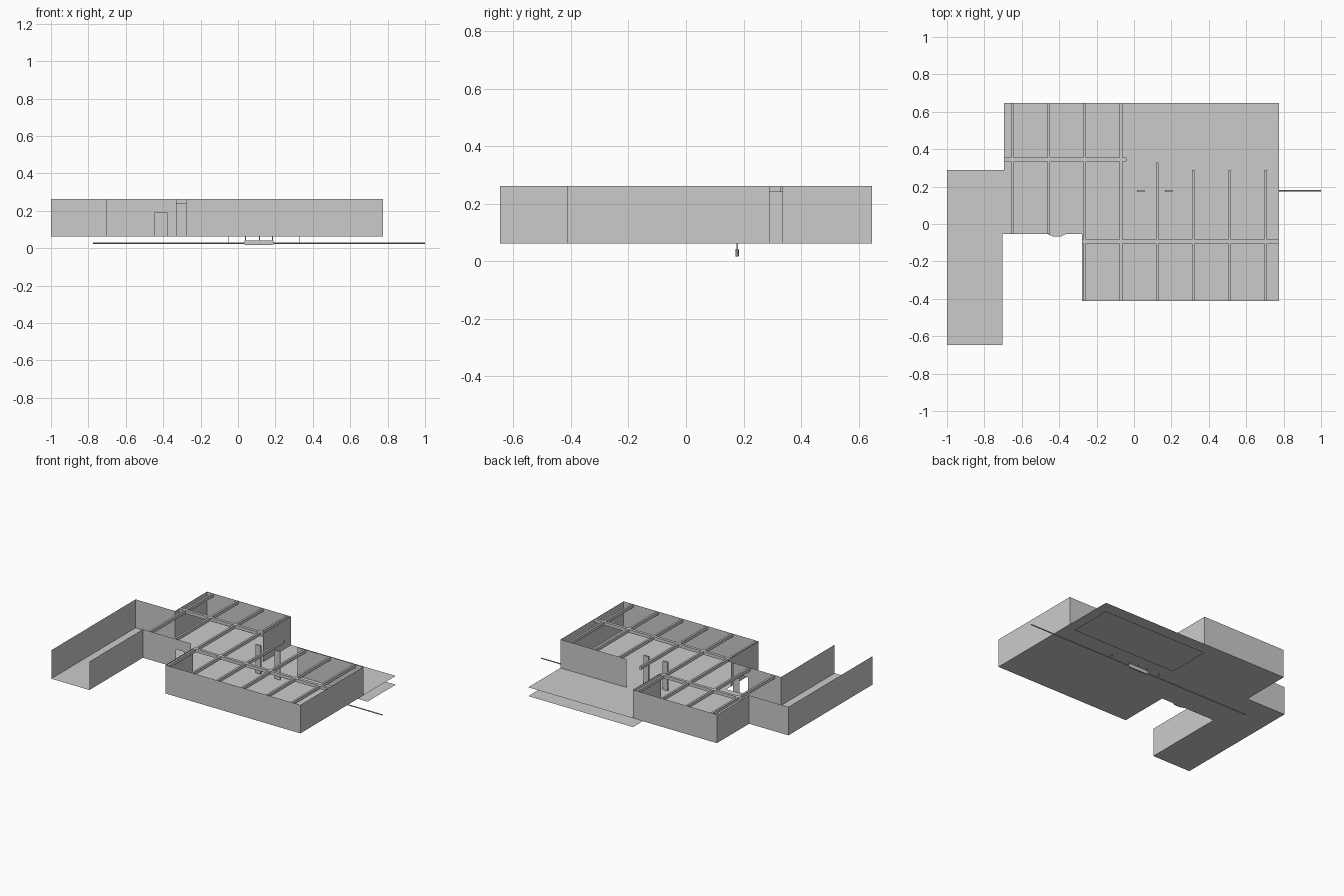
import bpy, math

if "Cube" in bpy.data.objects:
    bpy.data.objects.remove(bpy.data.objects["Cube"])

FLOOR, TOP, BEAM = 0.062, 0.262, 0.24


def mesh(name, verts, faces):
    me = bpy.data.meshes.new(name)
    me.from_pydata(verts, [], faces)
    ob = bpy.data.objects.new(name, me)
    bpy.context.collection.objects.link(ob)
    return ob


def sheet(name, outline, z):
    return mesh(name, [(x, y, z) for x, y in outline], [range(len(outline))])


def wall(name, path, z0=FLOOR, z1=TOP):
    n = len(path)
    verts = [(x, y, z) for z in (z0, z1) for x, y in path]
    return mesh(name, verts, [(i, i + 1, n + i + 1, n + i) for i in range(n - 1)])


def box(name, x0, x1, y0, y1, z0, z1):
    bpy.ops.mesh.primitive_cube_add(size=1, location=((x0 + x1) / 2, (y0 + y1) / 2, (z0 + z1) / 2))
    ob = bpy.context.object
    ob.name = name
    ob.scale = (x1 - x0, y1 - y0, z1 - z0)
    return ob


# floor plan with the wing at the front left, and the lower terrace slab
sheet("floor", [(-1, -.647), (-.703, -.647), (-.703, -.053), (-.277, -.053), (-.277, -.412),
                (.774, -.412), (.774, .647), (-.694, .647), (-.694, .29), (-1, .29)], FLOOR)
sheet("lower_slab", [(-.04, .335), (.774, .335), (.774, .647), (-.04, .647)], 0)

# thin outer walls, leaving the wing end and entrances open
wall("back_left_walls", [(-1, -.647), (-1, .29), (-.694, .29), (-.694, .647), (-.04, .647), (-.04, .335)])
wall("front_right_walls", [(.26, .29), (.774, .29), (.774, -.412), (-.277, -.412), (-.277, -.105)])
wall("wing_inner_wall", [(-.703, -.647), (-.703, -.053), (-.445, -.053)])
wall("entry_wall", [(-.38, -.053), (-.33, -.053)])
wall("door_header", [(-.445, -.053), (-.38, -.053)], .19, TOP)

# door step
sheet("door_step", [(-.465, -.053), (-.435, -.066), (-.39, -.066), (-.362, -.053)], FLOOR)

# main beams and cross beams
box("rear_main_beam", -.694, -.04, .335, .355, BEAM, TOP)
box("front_main_beam", -.277, .774, -.104, -.084, BEAM, TOP)
spans = [(-.053, .647), (-.053, .647), (-.412, .647), (-.412, .647),
         (-.412, .33), (-.412, .29), (-.412, .29), (-.412, .29)]
for i, (y0, y1) in enumerate(spans):
    x = -.65 + .1935 * i
    box(f"cross_beam_{i + 1}", x - .007, x + .007, y0, y1, BEAM, TOP)

# upright panels in the middle of the plan
for side, s in (("left", -1), ("right", 1)):
    xs = sorted((.11 + s * .095, .11 + s * .055))
    box(f"{side}_panel", *xs, .172, .182, FLOOR, TOP)

# segmented pipe under the floor with hangers and a pod
seg = 1.775 / 8
for i in range(8):
    bpy.ops.mesh.primitive_cylinder_add(vertices=8, radius=.004, depth=seg, rotation=(0, math.pi / 2, 0),
                                        location=(-.775 + seg * (i + .5), .178, .027))
    bpy.context.object.name = f"pipe_segment_{i + 1}"
for i, x in enumerate((-.052, .04, .115, .185, .33)):
    box(f"hanger_{i + 1}", x - .002, x + .002, .176, .18, .027, FLOOR)
pod = box("pod", .036, .19, .172, .184, .017, .042)
bev = pod.modifiers.new("bevel", 'BEVEL')
bev.width = .08
bev.segments = 1
